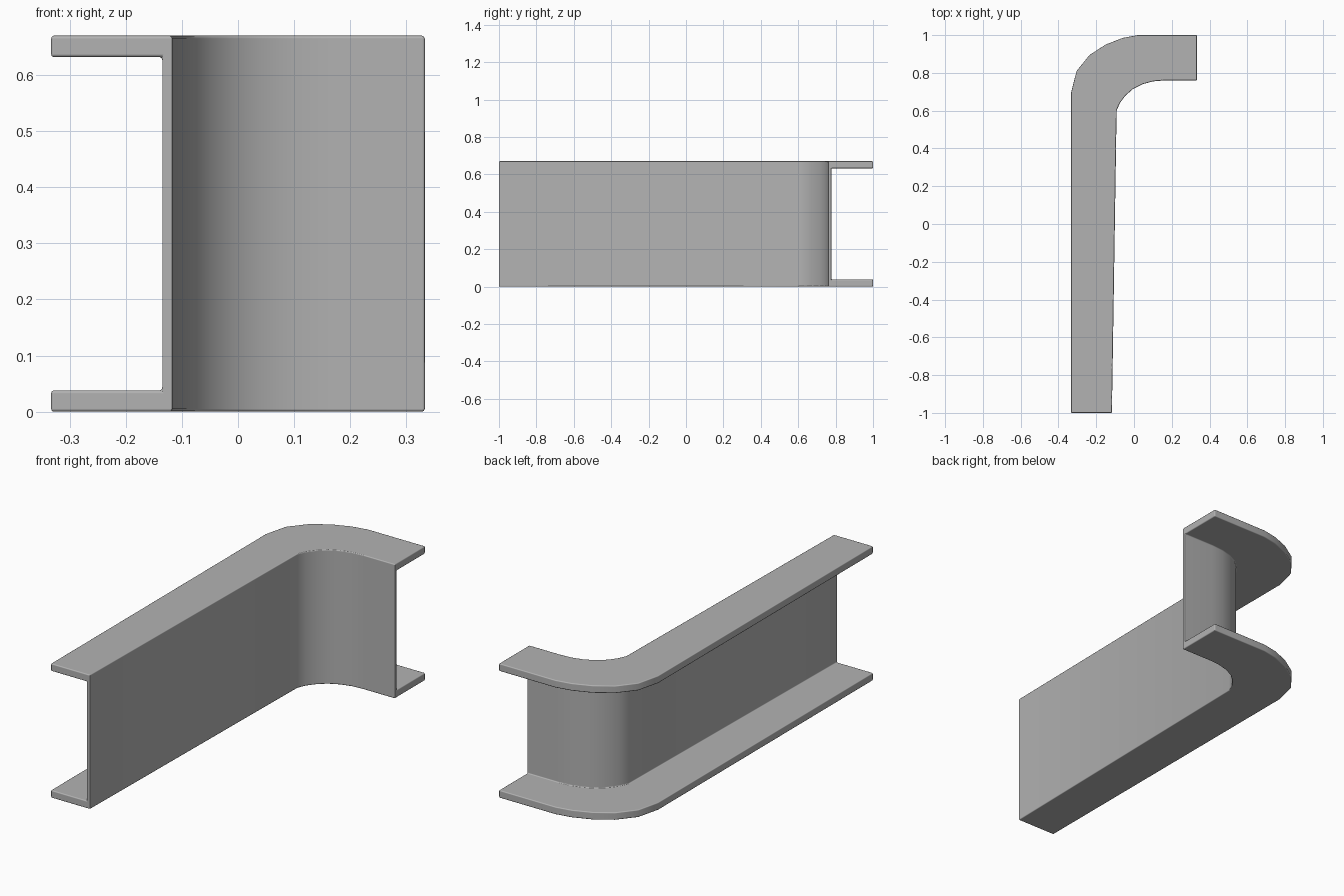
import bpy, bmesh, math
from mathutils import Vector

if "Cube" in bpy.data.objects:
    bpy.data.objects.remove(bpy.data.objects["Cube"])

HEIGHT, FLANGE, WEB = 0.67, 0.038, 0.018

# Plan outline: the web side and the free flange edge, paired station by station
web_edge = [(-0.117, -1), (-0.092, 0.6), (-0.075, 0.64), (-0.045, 0.68),
            (-0.005, 0.715), (0.045, 0.74), (0.10, 0.755), (0.16, 0.76), (0.333, 0.76)]
free_edge = [(-0.333, -1), (-0.333, 0.695), (-0.304, 0.81), (-0.235, 0.895),
             (-0.15, 0.95), (-0.06, 0.985), (0.02, 1), (0.16, 1), (0.333, 1)]

# Sweep a C-shaped section along the bent path
bm = bmesh.new()
rings = []
for a, b in zip(web_edge, free_edge):
    inner, outer = Vector(a), Vector(b)
    back = inner + (outer - inner).normalized() * WEB
    section = [(inner, 0), (outer, 0), (outer, FLANGE), (back, FLANGE),
               (back, HEIGHT - FLANGE), (outer, HEIGHT - FLANGE),
               (outer, HEIGHT), (inner, HEIGHT)]
    rings.append([bm.verts.new((p.x, p.y, z)) for p, z in section])
for r, s in zip(rings, rings[1:]):
    for i in range(len(r)):
        j = (i + 1) % len(r)
        bm.faces.new((r[i], r[j], s[j], s[i]))

# End caps: lower flange, web, upper flange
for r in (rings[0], rings[-1]):
    for ids in ((0, 1, 2, 3), (0, 3, 4, 7), (4, 5, 6, 7)):
        bm.faces.new([r[i] for i in ids])
bmesh.ops.recalc_face_normals(bm, faces=bm.faces)

mesh = bpy.data.meshes.new("curved_channel")
bm.to_mesh(mesh)
bm.free()
channel = bpy.data.objects.new("curved_channel", mesh)
bpy.context.collection.objects.link(channel)

# Plain grey finish
grey = bpy.data.materials.new("plain_grey")
grey.use_nodes = True
colour = (0.45, 0.45, 0.45, 1)
grey.diffuse_color = colour
grey.node_tree.nodes["Principled BSDF"].inputs["Base Color"].default_value = colour
mesh.materials.append(grey)

# Softened edges and smooth bend
bpy.context.view_layer.objects.active = channel
channel.select_set(True)
bpy.ops.object.shade_smooth_by_angle(angle=math.radians(40))
bevel = channel.modifiers.new("soft_edges", "BEVEL")
bevel.width = 0.005
bevel.segments = 2
bevel.limit_method = "ANGLE"
bevel.angle_limit = math.radians(45)
bevel.harden_normals = True
